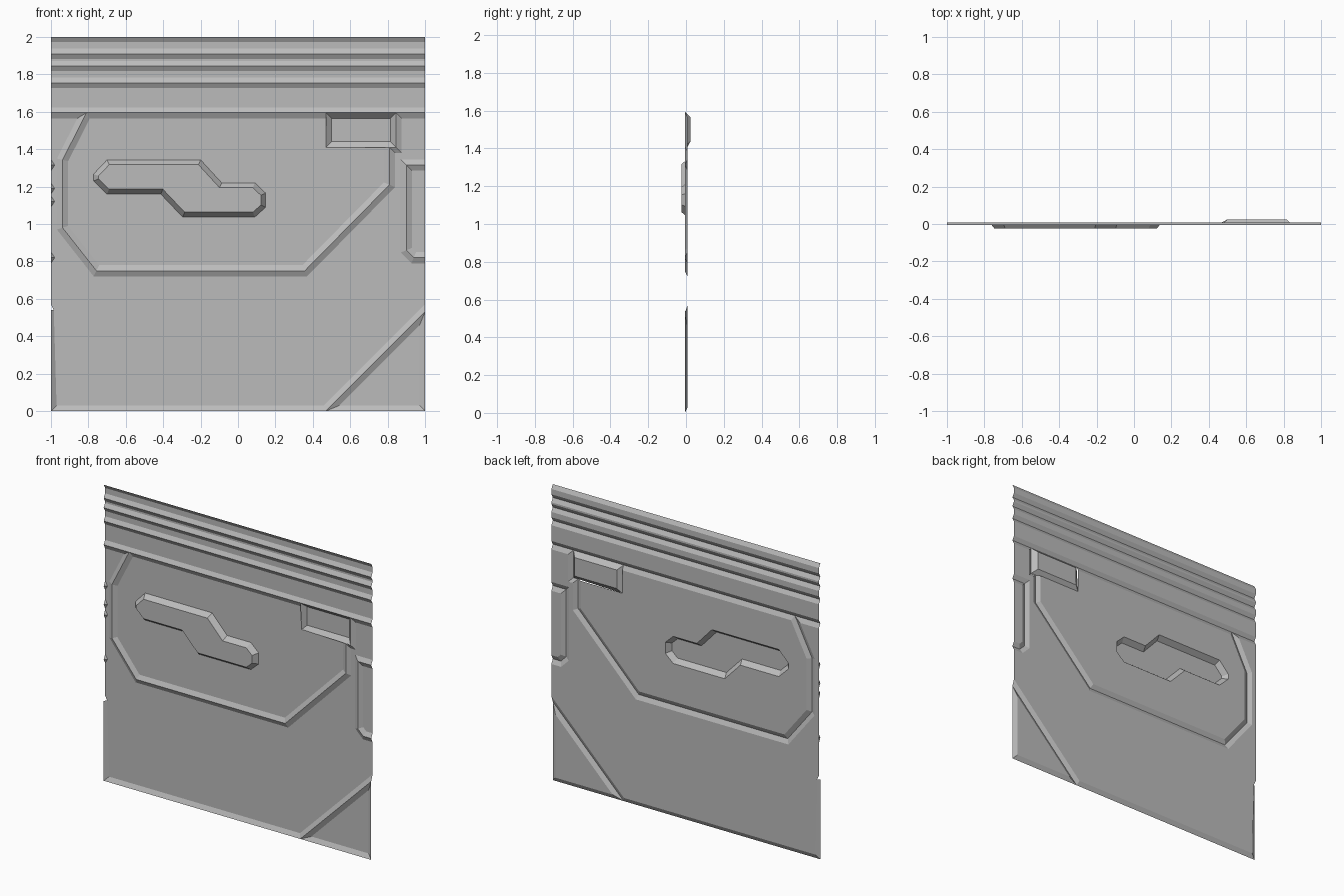
import bpy, bmesh
from mathutils import Vector
from mathutils.geometry import tessellate_polygon

if "Cube" in bpy.data.objects:
    bpy.data.objects.remove(bpy.data.objects["Cube"])

RIDGE, FLAT, DEEP, RAISED = -0.006, 0.009, 0.025, -0.025
W = 0.03

grey = bpy.data.materials.new("panel grey")
grey.diffuse_color = (0.5, 0.5, 0.5, 1)
grey.use_nodes = True
grey.node_tree.nodes["Principled BSDF"].inputs["Base Color"].default_value = grey.diffuse_color


def inset(pts, widths):
    """Move every edge of a counter-clockwise outline inward by its own width."""
    out, n = [], len(pts)
    for i in range(n):
        p = Vector(pts[i])
        d0 = (p - Vector(pts[i - 1])).normalized()
        d1 = (Vector(pts[(i + 1) % n]) - p).normalized()
        n0, n1 = Vector((-d0.y, d0.x)), Vector((-d1.y, d1.x))
        w0, w1 = widths[i - 1], widths[i]
        cross = d0.x * d1.y - d0.y * d1.x
        if abs(cross) < 0.01:
            out.append(p + n0 * (w0 + w1) / 2)
        else:
            out.append(p + (d1 * w0 - d0 * w1) / cross)
    return out


def finish(bm, name):
    bmesh.ops.remove_doubles(bm, verts=bm.verts, dist=0.0002)
    bm.normal_update()
    for f in bm.faces:
        if f.normal.y > 0:
            f.normal_flip()
    me = bpy.data.meshes.new(name)
    bm.to_mesh(me)
    bm.free()
    me.materials.append(grey)
    ob = bpy.data.objects.new(name, me)
    bpy.context.collection.objects.link(ob)


def cell(name, pts, widths=W, rim=RIDGE, floor=FLAT, hole=None):
    """Sheet panel: rim outline, sloped border and a flat floor."""
    n = len(pts)
    if not isinstance(widths, (list, tuple)):
        widths = [widths] * n
    rims = rim if isinstance(rim, (list, tuple)) else [rim] * n
    inner = inset(pts, widths)
    bm = bmesh.new()
    a = [bm.verts.new((p[0], y, p[1])) for p, y in zip(pts, rims)]
    b = [bm.verts.new((p[0], floor, p[1])) for p in inner]
    for i in range(n):
        j = (i + 1) % n
        if widths[i] > 0:
            bm.faces.new((a[i], a[j], b[j], b[i]))
    loops = [[Vector((p[0], p[1], 0)) for p in inner]]
    if hole:
        loops.append([Vector((p[0], p[1], 0)) for p in hole])
        b += [bm.verts.new((p[0], floor, p[1])) for p in hole]
    for tri in tessellate_polygon(loops):
        bm.faces.new([b[k] for k in tri])
    bmesh.ops.delete(bm, geom=[v for v in bm.verts if not v.link_faces], context='VERTS')
    finish(bm, name)


# Horizontal trim bands along the top
levels = [2.0, 1.91, 1.845, 1.755, 1.595]
for k in range(4):
    hi, lo = levels[k], levels[k + 1]
    cell(f"top_band_{k + 1}", [(-1, lo), (1, lo), (1, hi), (-1, hi)],
         [0.027, 0, 0.027, 0])

# Raised handle, stepped shape
slot = [(-0.70, 1.343), (-0.772, 1.267), (-0.772, 1.23), (-0.70, 1.16),
        (-0.413, 1.16), (-0.296, 1.037), (0.09, 1.037), (0.148, 1.09),
        (0.148, 1.165), (0.09, 1.22), (-0.087, 1.22), (-0.20, 1.343)]
cell("raised_handle", slot, 0.026, FLAT, RAISED)

# Central panel around the handle, notched at its top right
cell("centre_panel",
     [(-0.81, 1.595), (-0.938, 1.343), (-0.938, 0.98), (-0.757, 0.75),
      (0.357, 0.75), (0.81, 1.21), (0.81, 1.41), (0.47, 1.41), (0.47, 1.595)],
     [W, W, W, W, W, W, 0, 0, W], hole=slot)

# Deep recess in the notch
cell("corner_recess", [(0.47, 1.41), (0.845, 1.41), (0.845, 1.595), (0.47, 1.595)],
     W, [FLAT, RIDGE, RIDGE, RIDGE], DEEP)

# Outer sheet surrounding the central panel
cell("outer_panel",
     [(-1, 1.595), (-1, 0.57), (-1, 0.54), (-1, 0), (0.47, 0), (1, 0.53),
      (1, 0.82), (0.94, 0.82), (0.9, 0.86), (0.9, 1.315), (1, 1.315), (1, 1.595),
      (0.845, 1.595), (0.845, 1.41), (0.81, 1.41), (0.81, 1.21), (0.357, 0.75),
      (-0.757, 0.75), (-0.938, 0.98), (-0.938, 1.343), (-0.81, 1.595)],
     [0, 0, W, W, W, 0] + [W] * 4 + [0] + [W] * 10)

# Side pocket on the right edge and the lower corner triangle
cell("side_pocket", [(1, 0.82), (1, 1.315), (0.9, 1.315), (0.9, 0.86), (0.94, 0.82)],
     [0, W, W, W, W])
cell("corner_triangle", [(0.47, 0), (1, 0), (1, 0.53)])

# Small ridge tips on the left edge
bm = bmesh.new()
for z in (1.315, 1.19, 1.12, 0.82):
    top, bot, tip, end = [bm.verts.new(c) for c in (
        (-1, FLAT, z + W), (-1, FLAT, z - W), (-1, RIDGE, z), (-0.98, FLAT - 0.001, z))]
    bm.faces.new((top, tip, end))
    bm.faces.new((tip, bot, end))
finish(bm, "edge_tips")
